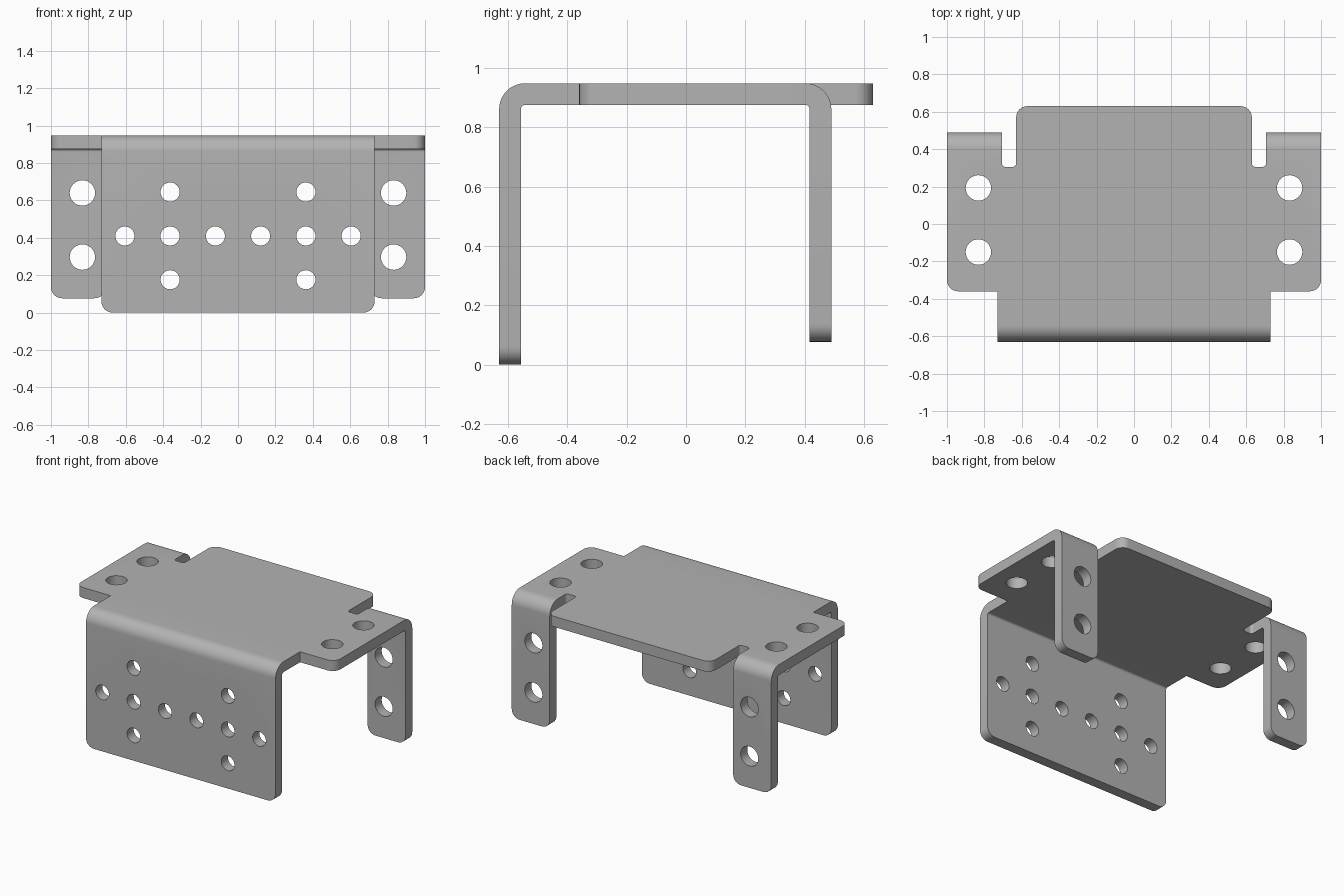
import bpy, bmesh
from math import sin, cos, pi
from mathutils import Vector

cube = bpy.data.objects.get("Cube")
if cube:
    bpy.data.objects.remove(cube, do_unlink=True)

# Sheet metal dimensions
THICK, INNER = 0.073, 0.014
OUTER = INNER + THICK
TOP = 0.948
BEND_Z = TOP - OUTER
FRONT_BEND, BACK_BEND = -0.63 + OUTER, 0.49 - OUTER
BEND_LEN = OUTER * pi / 2
STEPS = 10


def front_flat(z):
    """Flat pattern y for a height on the front flange."""
    return FRONT_BEND - BEND_LEN - (BEND_Z - z)


def back_flat(z):
    """Flat pattern y for a height on the rear tabs."""
    return BACK_BEND + BEND_LEN + (BEND_Z - z)


def rounded(corners, steps=8):
    """Outline with each (x, y, radius) right-angle corner rounded."""
    points = []
    for i, (x, y, r) in enumerate(corners):
        here = Vector((x, y, 0))
        if r == 0:
            points.append(here)
            continue
        to_prev = (Vector((*corners[i - 1][:2], 0)) - here).normalized()
        to_next = (Vector((*corners[(i + 1) % len(corners)][:2], 0)) - here).normalized()
        for k in range(steps + 1):
            a = k / steps * pi / 2
            points.append(here + r * (to_prev * (1 - sin(a)) + to_next * (1 - cos(a))))
    return points


def circle(x, y, r, count=32):
    return [Vector((x + r * cos(2 * pi * k / count), y + r * sin(2 * pi * k / count), 0))
            for k in range(count)]


def add_loop(bm, points):
    verts = [bm.verts.new(p) for p in points]
    for i, v in enumerate(verts):
        bm.edges.new((verts[i - 1], v))


def fold(s, h):
    """Bend a strip down: s is distance past the bend line, h height in the sheet."""
    a = min(max(s / BEND_LEN, 0), 1) * pi / 2
    r = INNER + h
    return min(s, 0) + r * sin(a), BEND_Z + r * cos(a) - max(s - BEND_LEN, 0)


# Flat pattern: front flange, side wings, rear tabs, relief slots, rear lip
front_y, tab_y = front_flat(0), back_flat(0.077)
half = [(0.73, front_y, 0.06), (0.73, -0.36, 0), (1, -0.36, 0.06), (1, tab_y, 0.06),
        (0.707, tab_y, 0.06), (0.707, 0.305, 0.02), (0.63, 0.305, 0.02), (0.63, 0.63, 0.06)]
outline = half + [(-x, y, r) for x, y, r in reversed(half)]

bm = bmesh.new()
add_loop(bm, rounded(outline))
for side in (-1, 1):
    # Large holes in the wings and rear tabs
    for y in (0.193, -0.15, back_flat(0.64), back_flat(0.297)):
        add_loop(bm, circle(side * 0.832, y, 0.068))
    # Small holes in the front flange
    for x, z in ((0.121, 0.41), (0.363, 0.41), (0.605, 0.41), (0.363, 0.645), (0.363, 0.176)):
        add_loop(bm, circle(side * x, front_flat(z), 0.051))
bmesh.ops.triangle_fill(bm, use_beauty=True, edges=bm.edges[:], normal=(0, 0, 1))

# Crease lines across both bends
for k in range(STEPS + 1):
    s = BEND_LEN * k / STEPS
    for y in (FRONT_BEND - s, BACK_BEND + s):
        bmesh.ops.bisect_plane(bm, geom=bm.verts[:] + bm.edges[:] + bm.faces[:],
                               plane_co=(0, y, 0), plane_no=(0, 1, 0), dist=1e-5)

# Give the sheet its thickness, then fold the flange and tabs
extruded = bmesh.ops.extrude_face_region(bm, geom=bm.faces[:])["geom"]
for v in extruded:
    if isinstance(v, bmesh.types.BMVert):
        v.co.z = THICK
for v in bm.verts:
    x, y, h = v.co
    if y < 0:
        forward, z = fold(FRONT_BEND - y, h)
        v.co = (x, FRONT_BEND - forward, z)
    elif abs(x) > 0.67:
        forward, z = fold(y - BACK_BEND, h)
        v.co = (x, BACK_BEND + forward, z)
    else:
        v.co.z = BEND_Z + INNER + h
bmesh.ops.recalc_face_normals(bm, faces=bm.faces[:])

mesh = bpy.data.meshes.new("bracket")
bm.to_mesh(mesh)
bm.free()
bracket = bpy.data.objects.new("bracket", mesh)
bpy.context.collection.objects.link(bracket)

# Grey metal
metal = bpy.data.materials.new("grey metal")
metal.use_nodes = True
grey = (0.45, 0.45, 0.45, 1)
metal.diffuse_color = grey
metal.node_tree.nodes["Principled BSDF"].inputs["Base Color"].default_value = grey
mesh.materials.append(metal)

bpy.context.view_layer.objects.active = bracket
bracket.select_set(True)
bpy.ops.object.shade_smooth_by_angle(angle=pi / 6)
